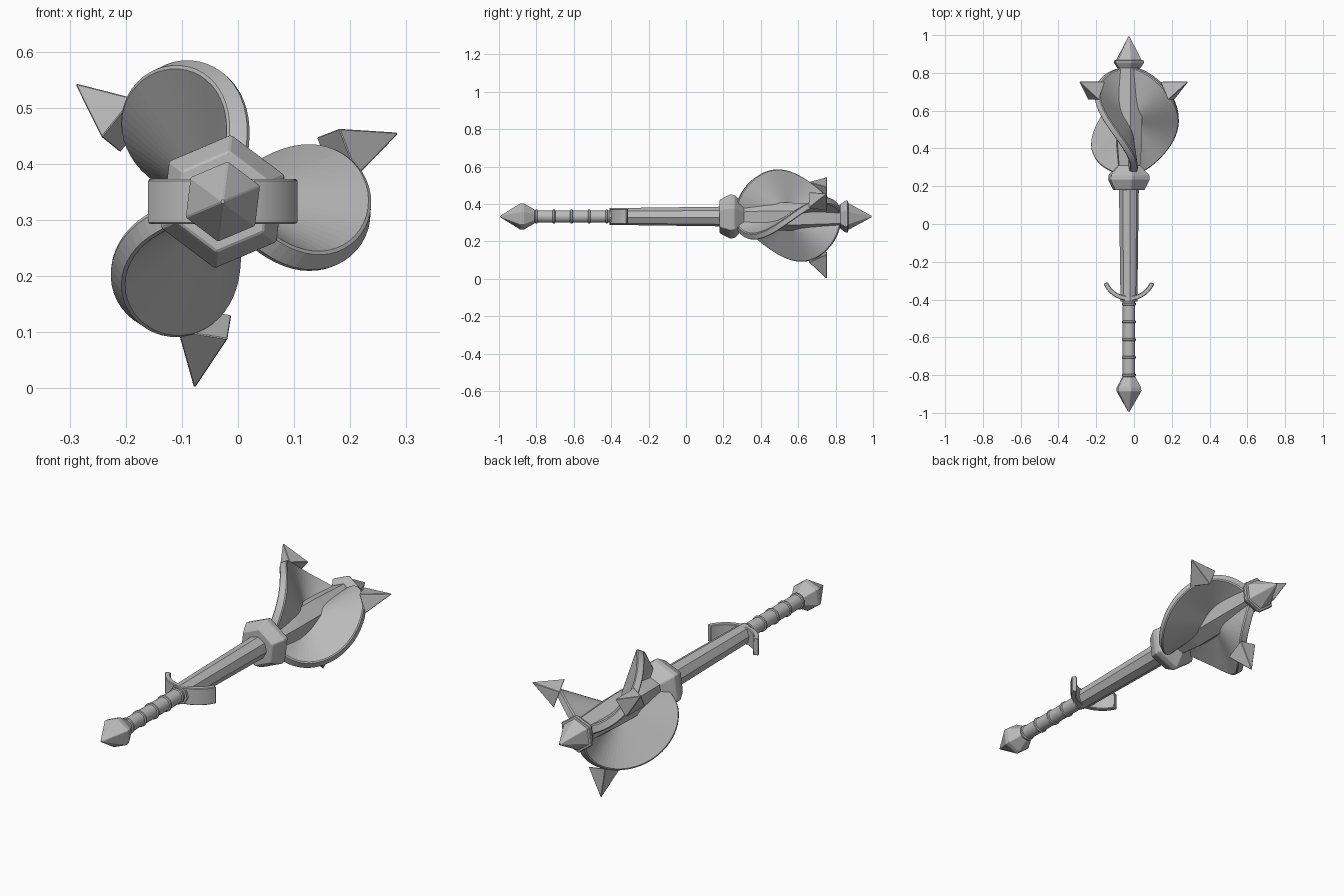
import bpy, bmesh
from math import sin, cos, pi, radians
from mathutils import Vector

cube = bpy.data.objects.get("Cube")
if cube:
    bpy.data.objects.remove(cube)

CX, CZ = -0.027, 0.333      # position of the long axis, which runs along y
HEX = radians(83)           # turn of the hexagonal parts

steel = bpy.data.materials.new("grey_steel")
steel.use_nodes = True
GREY = (0.5, 0.5, 0.5, 1)
steel.diffuse_color = GREY
steel.node_tree.nodes["Principled BSDF"].inputs["Base Color"].default_value = GREY


def polar(r, angle, y, t=0.0):
    """Point at radius r and angle around the axis, pushed sideways by t."""
    return Vector((CX + r * cos(angle) - t * sin(angle), y,
                   CZ + r * sin(angle) + t * cos(angle)))


def finish(bm, name, bevel=0.0, smooth=False):
    bmesh.ops.recalc_face_normals(bm, faces=bm.faces)
    mesh = bpy.data.meshes.new(name)
    bm.to_mesh(mesh)
    bm.free()
    mesh.materials.append(steel)
    obj = bpy.data.objects.new(name, mesh)
    bpy.context.collection.objects.link(obj)
    if bevel:
        mod = obj.modifiers.new("worn_edges", 'BEVEL')
        mod.width = bevel
        mod.segments = 1
        mod.limit_method = 'ANGLE'
        mod.angle_limit = radians(25)
    if smooth:
        bpy.ops.object.select_all(action='DESELECT')
        obj.select_set(True)
        bpy.context.view_layer.objects.active = obj
        bpy.ops.object.shade_smooth_by_angle(angle=radians(35))
    return obj


def lathe(name, profile, sides=6, bevel=0.0, smooth=False):
    """Spin (y, radius) pairs around the long axis, closing both ends."""
    bm = bmesh.new()
    rings = []
    for y, r in profile:
        n = sides if r > 0 else 1
        rings.append([bm.verts.new(polar(r, HEX + 2 * pi * i / sides, y))
                      for i in range(n)])
    for a, b in zip(rings, rings[1:]):
        for i in range(sides):
            j = (i + 1) % sides
            if len(a) == 1:
                bm.faces.new((a[0], b[i], b[j]))
            elif len(b) == 1:
                bm.faces.new((a[i], a[j], b[0]))
            else:
                bm.faces.new((a[i], a[j], b[j], b[i]))
    for ring in (rings[0], rings[-1]):
        if len(ring) > 1:
            bm.faces.new(ring)
    return finish(bm, name, bevel, smooth)


# Handle
lathe("pommel", [(-1, 0), (-0.885, 0.072), (-0.865, 0.07), (-0.81, 0.038)], bevel=0.002)
lathe("grip", [(-0.83, 0.033), (-0.39, 0.033)], 16, smooth=True)
for i in range(5):
    y = -0.8 + i * 0.094
    lathe(f"grip_ring_{i + 1}", [(y - 0.007, 0.033), (y - 0.004, 0.038),
                                 (y + 0.004, 0.038), (y + 0.007, 0.033)], 16, smooth=True)
lathe("shaft", [(-0.41, 0.045), (0.2, 0.053)], 8)

# Curved guard: an arc swept in plan with a flat rectangular section
bm = bmesh.new()
STEPS = 14
sections = []
for i in range(STEPS + 1):
    a = radians(-67 + 134 * i / STEPS)
    sections.append([bm.verts.new((CX + r * sin(a), -0.26 - r * cos(a), CZ + z))
                     for r, z in ((0.146, -0.04), (0.146, 0.04), (0.122, 0.04), (0.122, -0.04))])
for a, b in zip(sections, sections[1:]):
    for i in range(4):
        j = (i + 1) % 4
        bm.faces.new((a[i], a[j], b[j], b[i]))
bm.faces.new(sections[0])
bm.faces.new(sections[-1])
finish(bm, "guard", bevel=0.003, smooth=True)

# Head: collar, core, crown and end spike
lathe("collar", [(0.18, 0.09), (0.188, 0.095), (0.235, 0.12), (0.26, 0.117), (0.315, 0.06)],
      bevel=0.003)
lathe("head_core", [(0.28, 0.062), (0.42, 0.075), (0.6, 0.074), (0.84, 0.06)])
lathe("crown", [(0.825, 0.066), (0.855, 0.088), (0.866, 0.086), (0.868, 0.07)], bevel=0.002)
lathe("end_spike", [(0.864, 0.075), (1, 0)], bevel=0.002)

# Twisted blades: half discs fanned from the axis, turned as they rise
MID, REACH, LENGTH, TWIST = 0.545, 0.264, 0.285, radians(44)


def blade(name, heading):
    bm = bmesh.new()
    apexes = [bm.verts.new(polar(0, heading, MID, t)) for t in (0.013, -0.013)]
    count = 44
    rows = []
    for i in range(count + 1):
        a = -pi / 2 + pi * i / count
        turn = heading + TWIST * sin(a)
        # Section across the rim, with small chamfers
        rows.append([bm.verts.new(polar(REACH * s * cos(a), turn, MID + LENGTH * s * sin(a), t))
                     for s, t in ((0.98, 0.021), (1, 0.016), (1, -0.016), (0.98, -0.021))])
    for a, b in zip(rows, rows[1:]):
        for k in range(3):
            bm.faces.new((a[k], a[k + 1], b[k + 1], b[k]))
        bm.faces.new((apexes[0], a[0], b[0]))
        bm.faces.new((apexes[1], b[3], a[3]))
    for row in (rows[0], rows[-1]):
        bm.faces.new((apexes[0], row[0], row[1], row[2], row[3], apexes[1]))
    finish(bm, name)


def blade_spike(name, heading):
    bm = bmesh.new()
    base = [bm.verts.new(polar(r, heading, y, t))
            for r, y, t in ((0.197, 0.753, 0.047), (0.24, 0.657, 0.047),
                            (0.24, 0.657, -0.043), (0.197, 0.753, -0.043))]
    tip = bm.verts.new(polar(0.338, heading, 0.754, 0.002))
    bm.faces.new(base)
    for i in range(4):
        bm.faces.new((base[i], base[(i + 1) % 4], tip))
    finish(bm, name, bevel=0.002)


for i in range(3):
    heading = radians(-4 + 120 * i)
    blade(f"blade_{i + 1}", heading)
    blade_spike(f"blade_spike_{i + 1}", heading + radians(25))
